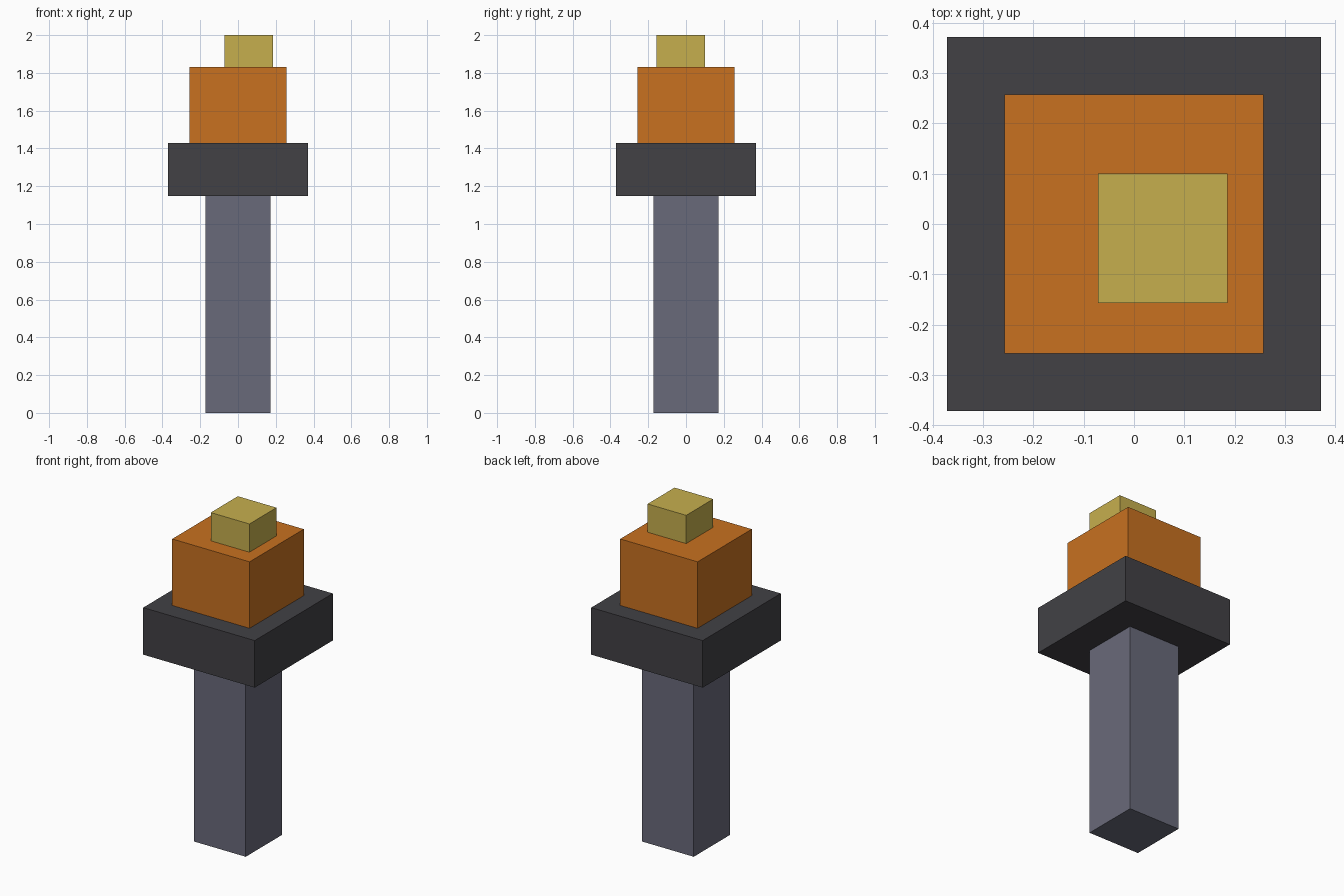
import bpy
from mathutils import Vector

cube = bpy.data.objects.get("Cube")
if cube:
    bpy.data.objects.remove(cube, do_unlink=True)


def make_material(name, rgb):
    mat = bpy.data.materials.new(name)
    mat.use_nodes = True
    color = (*rgb, 1.0)
    mat.diffuse_color = color
    bsdf = next(n for n in mat.node_tree.nodes if n.type == "BSDF_PRINCIPLED")
    bsdf.inputs["Base Color"].default_value = color
    return mat


def make_block(name, width, bottom, top, mat, center=(0.0, 0.0)):
    """Square block between two heights."""
    bpy.ops.mesh.primitive_cube_add(size=1)
    obj = bpy.context.object
    obj.name = obj.data.name = name
    scale = Vector((width, width, top - bottom))
    offset = Vector((*center, (bottom + top) / 2))
    for v in obj.data.vertices:
        v.co = v.co * scale + offset
    obj.data.materials.append(mat)
    return obj


slate = make_material("slate grey", (0.141, 0.144, 0.195))
charcoal = make_material("charcoal", (0.054, 0.053, 0.060))
orange = make_material("flame orange", (0.578, 0.165, 0.0145))
yellow = make_material("flame yellow", (0.565, 0.429, 0.076))

# Handle and the wide collar on top of it
make_block("handle", 0.344, 0.0, 1.147, slate)
make_block("collar", 0.742, 1.147, 1.43, charcoal)

# Flame: large block with a small off-centre tip
make_block("flame_body", 0.515, 1.43, 1.83, orange)
make_block("flame_tip", 0.257, 1.83, 2.0, yellow, center=(0.057, -0.028))
